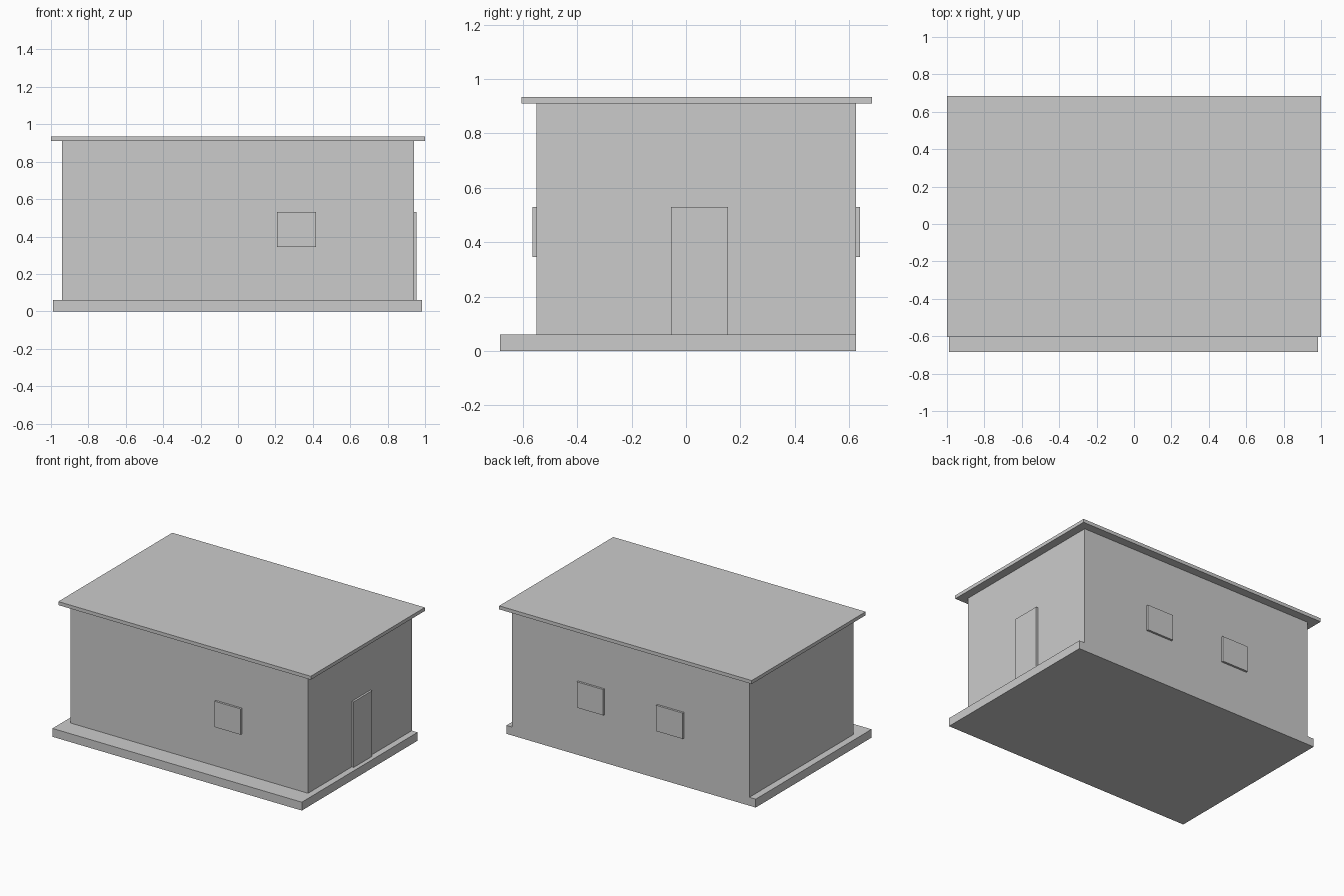
import bpy

if "Cube" in bpy.data.objects:
    bpy.data.objects.remove(bpy.data.objects["Cube"])

grey = bpy.data.materials.new("plain_grey")
grey.diffuse_color = (0.6, 0.6, 0.6, 1)
grey.use_nodes = True
grey.node_tree.nodes["Principled BSDF"].inputs["Base Color"].default_value = grey.diffuse_color


def box(name, x, y, z):
    """Axis-aligned box from (min, max) ranges."""
    bpy.ops.mesh.primitive_cube_add(size=1)
    ob = bpy.context.object
    ob.name = name
    mid = [(a + b) / 2 for a, b in (x, y, z)]
    size = [b - a for a, b in (x, y, z)]
    for v in ob.data.vertices:
        v.co = [m + s * c for m, s, c in zip(mid, size, v.co)]
    ob.data.materials.append(grey)
    return ob


FLOOR, EAVES = 0.06, 0.91
FRONT, BACK, SIDE = -0.55, 0.625, 0.94
PROUD = 0.015  # how far door and windows stand out
SILL, HEAD = 0.345, 0.53

# Main masses
box("foundation_slab", (-0.99, 0.985), (-0.685, BACK), (0, FLOOR))
box("walls", (-SIDE, SIDE), (FRONT, BACK), (FLOOR, EAVES))
box("flat_roof", (-1, 1), (-0.605, 0.685), (EAVES, 0.935))

# Door on the right side
box("door", (SIDE, SIDE + PROUD), (-0.055, 0.155), (FLOOR, HEAD))

# One front window, two back windows
box("front_window", (0.208, 0.417), (FRONT - PROUD, FRONT), (SILL, HEAD))
for name, x in (("back_window_right", (0.208, 0.417)), ("back_window_left", (-0.422, -0.212))):
    box(name, x, (BACK, BACK + PROUD), (SILL, HEAD))
